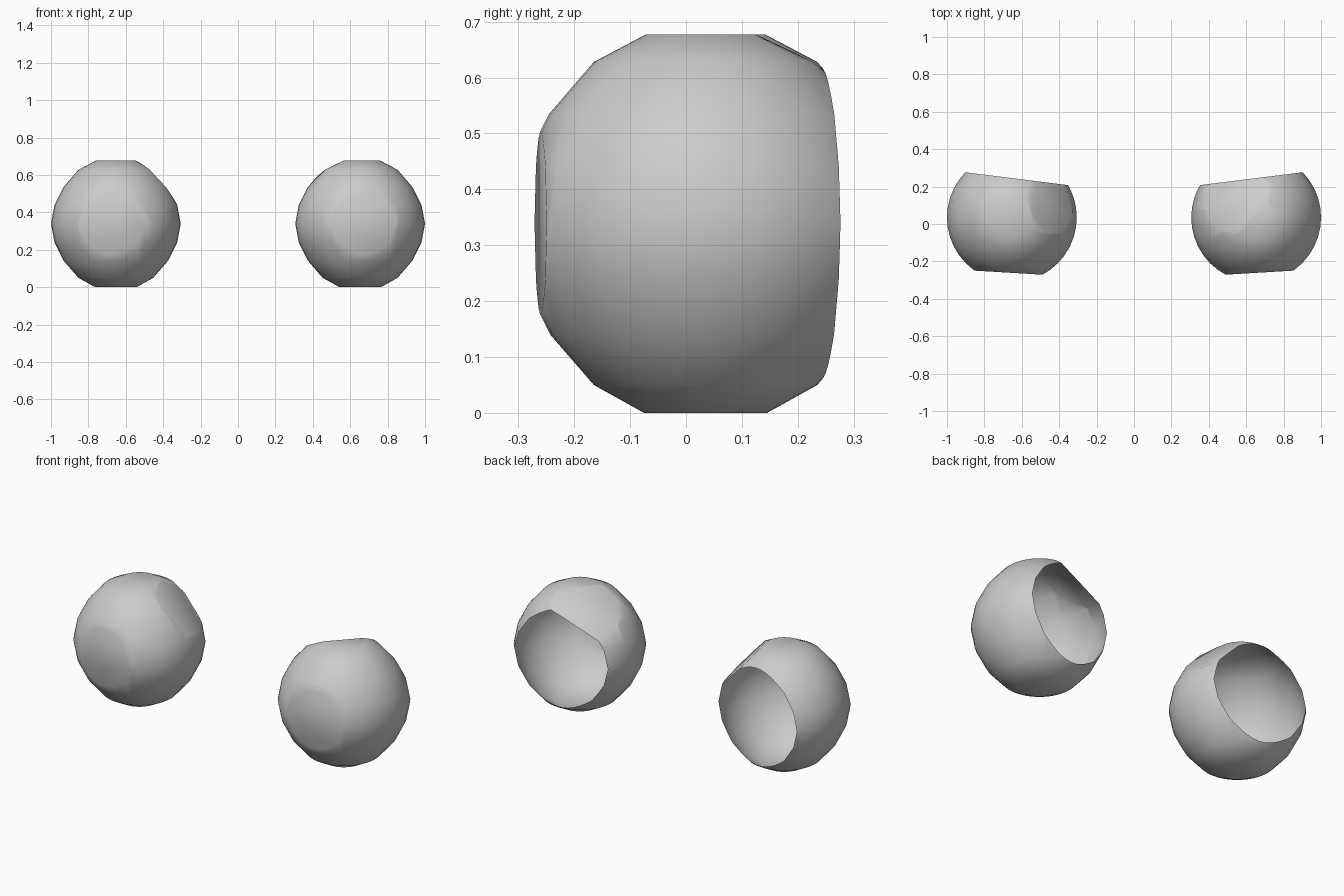
import bpy, bmesh, math
from mathutils import Vector

cube = bpy.data.objects.get("Cube")
if cube:
    bpy.data.objects.remove(cube, do_unlink=True)

grey = bpy.data.materials.new("soft_grey")
grey.use_nodes = True
grey.diffuse_color = (0.6, 0.6, 0.6, 1)
grey.node_tree.nodes["Principled BSDF"].inputs["Base Color"].default_value = (0.6, 0.6, 0.6, 1)

# Half profile of the ball: (radius, height)
PROFILE = [(0.11, 0.0), (0.2, 0.05), (0.278, 0.14), (0.328, 0.24), (0.347, 0.34),
           (0.328, 0.44), (0.28, 0.535), (0.2, 0.628), (0.107, 0.677)]
SEGMENTS = 40


def slice_off(bm, point, normal, fill):
    """Cut away everything on the normal side of a plane."""
    geom = bm.verts[:] + bm.edges[:] + bm.faces[:]
    cut = bmesh.ops.bisect_plane(bm, geom=geom, dist=1e-5, plane_co=Vector(point),
                                 plane_no=Vector(normal).normalized(), clear_outer=True)
    if fill:
        edges = [e for e in cut["geom_cut"] if isinstance(e, bmesh.types.BMEdge)]
        bmesh.ops.holes_fill(bm, edges=edges, sides=0)


def shell(name, side, notch_point, notch_normal):
    bm = bmesh.new()
    # Stacked rings with flat ends
    rings = []
    for r, z in PROFILE:
        ring = []
        for i in range(SEGMENTS):
            a = 2 * math.pi * i / SEGMENTS
            ring.append(bm.verts.new((side * 0.653 + r * math.cos(a), 0.035 + r * math.sin(a), z)))
        rings.append(ring)
    for low, high in zip(rings, rings[1:]):
        for i in range(SEGMENTS):
            j = (i + 1) % SEGMENTS
            bm.faces.new((low[i], low[j], high[j], high[i]))
    bm.faces.new(rings[0][::-1])
    bm.faces.new(rings[-1])
    # Flattened front, chipped inner top, open back
    slice_off(bm, (side * 0.64, -0.262, 0.34), (side * 0.06, -1, 0), True)
    slice_off(bm, notch_point, notch_normal, True)
    slice_off(bm, (side * 0.65, 0.245, 0.34), (-side * 0.125, 1, 0), False)
    bmesh.ops.recalc_face_normals(bm, faces=bm.faces[:])
    # The open shell must face outwards
    centre = Vector((side * 0.653, 0.035, 0.34))
    if sum((f.calc_center_median() - centre).dot(f.normal) for f in bm.faces) < 0:
        bmesh.ops.reverse_faces(bm, faces=bm.faces[:])
    for f in bm.faces:
        f.smooth = True
    mesh = bpy.data.meshes.new(name)
    bm.to_mesh(mesh)
    bm.free()
    mesh.materials.append(grey)
    obj = bpy.data.objects.new(name, mesh)
    bpy.context.collection.objects.link(obj)


shell("left_eye_shell", 1, (0.64, 0.05, 0.677), (-0.485, 0.458, 1))
shell("right_eye_shell", -1, (-0.54, 0.035, 0.677), (1.08, 0.3, 1))
